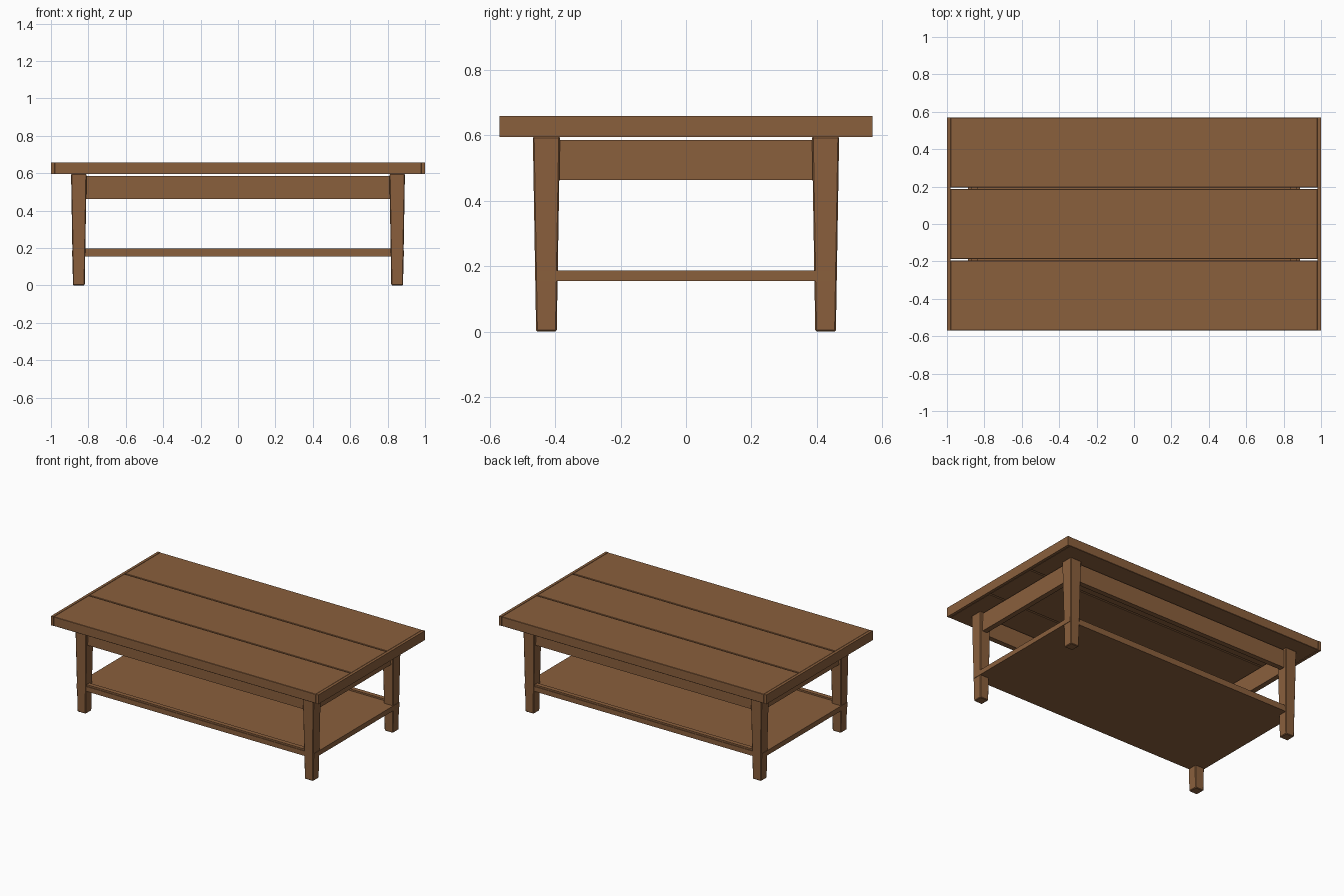
import bpy, bmesh

if "Cube" in bpy.data.objects:
    bpy.data.objects.remove(bpy.data.objects["Cube"])

wood = bpy.data.materials.new("brown wood")
wood.diffuse_color = (0.255, 0.115, 0.046, 1)
wood.use_nodes = True
wood.node_tree.nodes["Principled BSDF"].inputs["Base Color"].default_value = wood.diffuse_color


def block(name, x, y, z, bottom=None, bevel=0.0):
    """Box from (min, max) ranges; bottom = (x, y) ranges at the foot for a taper."""
    bx, by = bottom or (x, y)
    bm = bmesh.new()
    rings = []
    for (xr, yr, h) in ((bx, by, z[0]), (x, y, z[1])):
        rings.append([bm.verts.new((xr[i], yr[j], h))
                      for i, j in ((0, 0), (1, 0), (1, 1), (0, 1))])
    lo, hi = rings
    bm.faces.new(lo[::-1])
    bm.faces.new(hi)
    for k in range(4):
        n = (k + 1) % 4
        bm.faces.new((lo[k], lo[n], hi[n], hi[k]))
    if bevel:
        bmesh.ops.bevel(bm, geom=bm.edges[:], offset=bevel, segments=1,
                        affect='EDGES')
    bmesh.ops.recalc_face_normals(bm, faces=bm.faces[:])
    me = bpy.data.meshes.new(name)
    bm.to_mesh(me)
    bm.free()
    me.materials.append(wood)
    ob = bpy.data.objects.new(name, me)
    bpy.context.collection.objects.link(ob)
    return ob


def span(centre, width):
    return (centre - width / 2, centre + width / 2)


# table top: three planks with open gaps, closed by two end strips
for i in (-1, 0, 1):
    block(f"top_plank_{i + 2}", (-0.981, 0.981), span(i * 0.3825, 0.3745),
          (0.595, 0.658), bevel=0.002)
for s, side in ((-1, "left"), (1, "right")):
    block(f"top_end_strip_{side}", span(s * 0.991, 0.018), (-0.57, 0.57),
          (0.595, 0.658))

# tapered legs
for sx, side in ((-1, "left"), (1, "right")):
    for sy, end in ((-1, "front"), (1, "back")):
        cx, cy = sx * 0.851, sy * 0.4265
        block(f"{end}_{side}_leg", span(cx, 0.083), span(cy, 0.083), (0, 0.596),
              bottom=(span(cx, 0.063), span(cy, 0.063)), bevel=0.004)

# aprons, a little below the top, and raised lips along the shelf
for s, end in ((-1, "front"), (1, "back")):
    block(f"{end}_apron", (-0.82, 0.82), span(s * 0.43, 0.035), (0.463, 0.585))
    block(f"{end}_shelf_lip", (-0.83, 0.83), span(s * 0.438, 0.03), (0.156, 0.198))
for s, side in ((-1, "left"), (1, "right")):
    block(f"{side}_apron", span(s * 0.855, 0.035), (-0.395, 0.395), (0.463, 0.585))

# lower shelf, its ends run across the outer faces of the legs
block("shelf", (-0.888, 0.888), (-0.457, 0.457), (0.154, 0.187))
